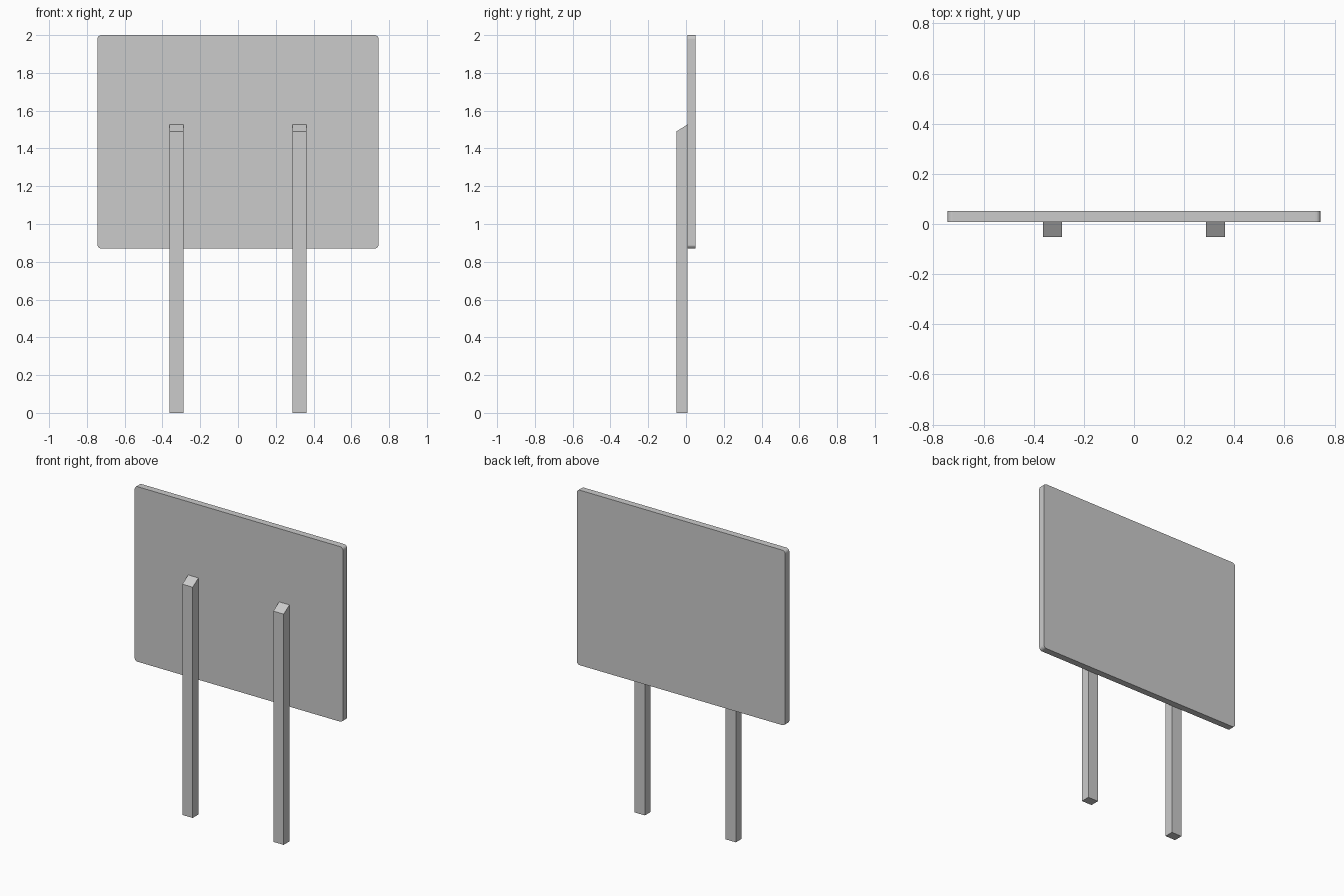
import bpy, math

if "Cube" in bpy.data.objects:
    bpy.data.objects.remove(bpy.data.objects["Cube"])

FRONT, JOINT, BACK = -0.051, 0.008, 0.051


def prism(name, ring_a, ring_b):
    """Closed solid between two matching outlines."""
    n = len(ring_a)
    faces = [tuple(reversed(range(n))), tuple(range(n, 2 * n))]
    faces += [(i, (i + 1) % n, n + (i + 1) % n, n + i) for i in range(n)]
    mesh = bpy.data.meshes.new(name)
    mesh.from_pydata(ring_a + ring_b, [], faces)
    obj = bpy.data.objects.new(name, mesh)
    bpy.context.collection.objects.link(obj)
    return obj


# Sign panel: thin board with small rounded corners
half_w, z0, z1, r, steps = 0.744, 0.87, 2.0, 0.02, 4
corners = [(half_w - r, z1 - r, 0), (-half_w + r, z1 - r, 90),
           (-half_w + r, z0 + r, 180), (half_w - r, z0 + r, 270)]
outline = []
for cx, cz, start in corners:
    for i in range(steps + 1):
        a = math.radians(start + 90 * i / steps)
        outline.append((cx + r * math.cos(a), cz + r * math.sin(a)))
prism("sign_panel",
      [(x, BACK, z) for x, z in outline],
      [(x, JOINT, z) for x, z in outline])

# Two square posts with tops sloping down away from the panel
side = [(FRONT, 0), (JOINT, 0), (JOINT, 1.527), (FRONT, 1.49)]
for label, cx in (("left", -0.325), ("right", 0.325)):
    prism(label + "_post",
          [(cx - 0.037, y, z) for y, z in side],
          [(cx + 0.037, y, z) for y, z in side])
